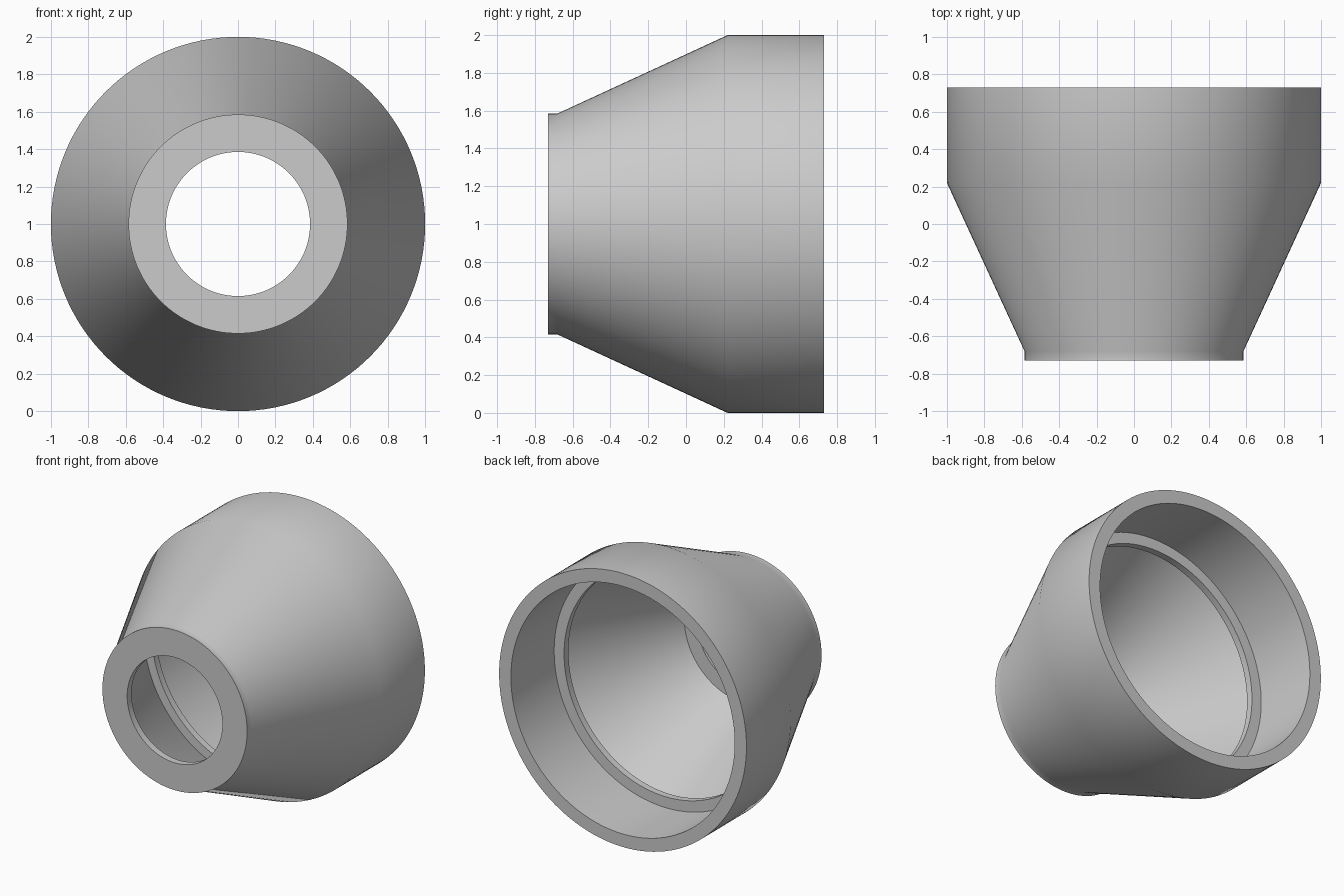
import bpy, bmesh, math
from mathutils import Matrix, Vector

cube = bpy.data.objects.get("Cube")
if cube:
    bpy.data.objects.remove(cube, do_unlink=True)

SEGMENTS = 128

# Flat grey finish
grey = bpy.data.materials.new("plain grey")
grey.use_nodes = True
colour = (0.6, 0.6, 0.6, 1)
grey.diffuse_color = colour
grey.node_tree.nodes["Principled BSDF"].inputs["Base Color"].default_value = colour

# Closed wall section as (radius, y)
section = [
    (0.385, -0.73), (0.585, -0.73),   # front face
    (0.585, -0.68), (1.0, 0.22),      # collar and outer cone
    (1.0, 0.73), (0.905, 0.73),       # outer barrel and back rim
    (0.905, 0.23), (0.825, 0.23),     # back socket and its shoulder
    (0.825, 0.18), (0.89, 0.18),      # thin inner lip
    (0.49, -0.68), (0.385, -0.68),    # inner cone and front bore
]

# Revolve the section around the y axis
bm = bmesh.new()
verts = [bm.verts.new((r, y, 0)) for r, y in section]
edges = [bm.edges.new((v, verts[(i + 1) % len(verts)])) for i, v in enumerate(verts)]
bmesh.ops.spin(bm, geom=verts + edges, cent=(0, 0, 0), axis=(0, 1, 0),
               angle=math.tau, steps=SEGMENTS, use_merge=True)
bmesh.ops.remove_doubles(bm, verts=bm.verts, dist=0.0001)
bmesh.ops.recalc_face_normals(bm, faces=bm.faces)
bmesh.ops.transform(bm, matrix=Matrix.Translation(Vector((0, 0, 1))), verts=bm.verts)

mesh = bpy.data.meshes.new("tapered_sleeve")
bm.to_mesh(mesh)
bm.free()
mesh.materials.append(grey)
sleeve = bpy.data.objects.new("tapered_sleeve", mesh)
bpy.context.collection.objects.link(sleeve)

# Smooth round walls, crisp rims
bpy.ops.object.select_all(action="DESELECT")
sleeve.select_set(True)
bpy.context.view_layer.objects.active = sleeve
bpy.ops.object.shade_smooth_by_angle(angle=math.radians(30))
